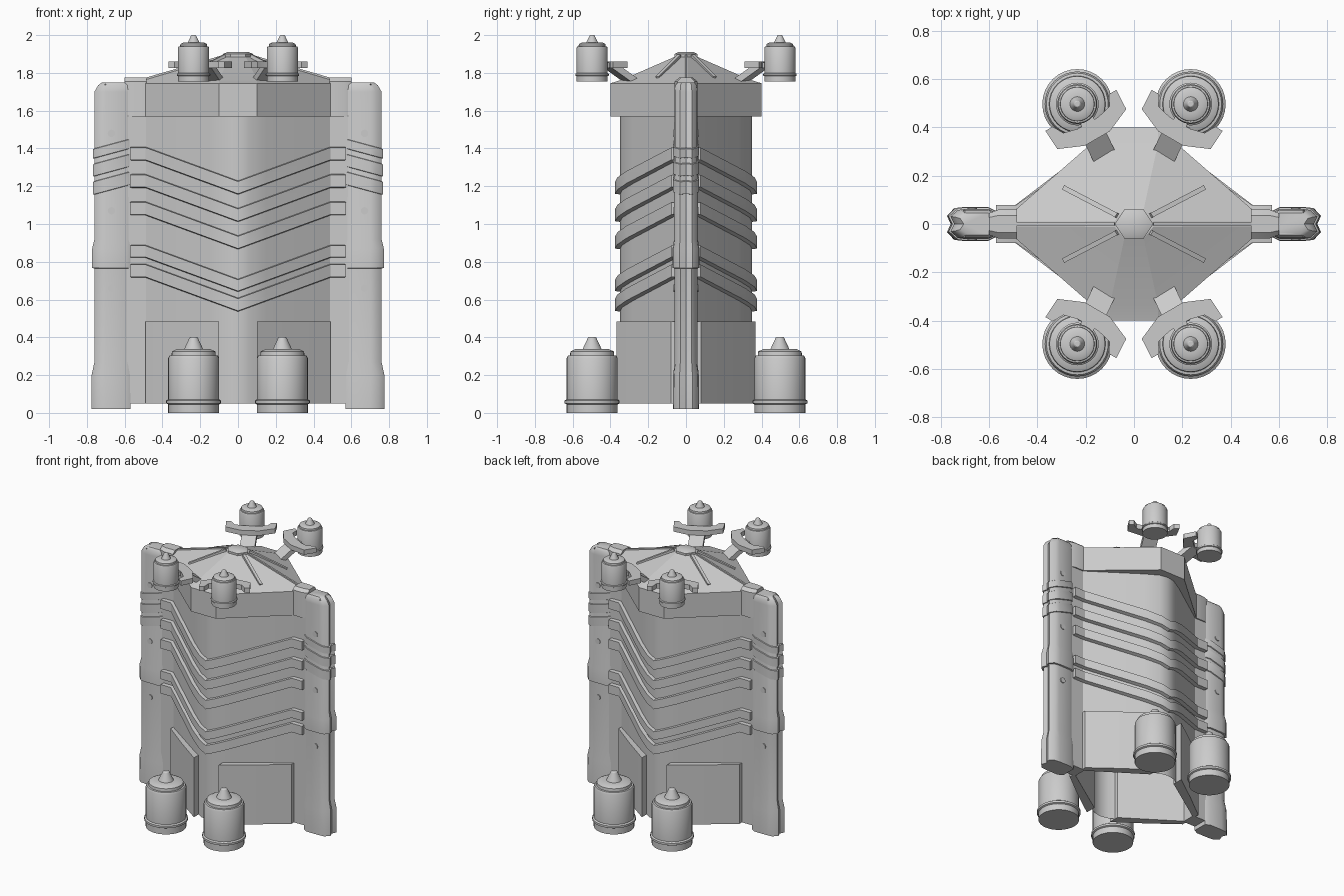
import bpy, bmesh, math
from mathutils import Vector

if "Cube" in bpy.data.objects:
    bpy.data.objects.remove(bpy.data.objects["Cube"])


def finish(name, bm, smooth=30):
    bmesh.ops.recalc_face_normals(bm, faces=bm.faces)
    me = bpy.data.meshes.new(name)
    bm.to_mesh(me)
    bm.free()
    ob = bpy.data.objects.new(name, me)
    bpy.context.collection.objects.link(ob)
    bpy.ops.object.select_all(action='DESELECT')
    ob.select_set(True)
    bpy.context.view_layer.objects.active = ob
    bpy.ops.object.shade_smooth_by_angle(angle=math.radians(smooth))
    return ob


def loft(name, rings, bottom=True, top=True, smooth=30):
    """Skin a list of closed point loops."""
    bm = bmesh.new()
    vs = [[bm.verts.new(p) for p in r] for r in rings]
    n = len(rings[0])
    for a, b in zip(vs, vs[1:]):
        for i in range(n):
            j = (i + 1) % n
            bm.faces.new((a[i], a[j], b[j], b[i]))
    if bottom:
        bm.faces.new(vs[0][::-1])
    if top:
        bm.faces.new(vs[-1])
    return finish(name, bm, smooth)


def prism(name, pts, z0, z1):
    return loft(name, [[(x, y, z) for x, y in pts] for z in (z0, z1)])


def full(q):
    """Mirror a quarter outline (side end to centre) into a whole outline."""
    half = q + [(-x, y) for x, y in reversed(q) if x > 0]
    return half + [(x, -y) for x, y in reversed(half)]


def at(pts, z):
    return [(x, y, z) for x, y in pts]


def lathe(name, profile, loc, s, n=32):
    rings = [[(loc[0] + s * r * math.cos(2 * math.pi * i / n),
               loc[1] + s * r * math.sin(2 * math.pi * i / n),
               loc[2] + s * z) for i in range(n)] for r, z in profile]
    return loft(name, rings)


def bar(name, a, b, w, h):
    """Rectangular bar running from a to b."""
    a, b = Vector(a), Vector(b)
    d = (b - a).normalized()
    side = d.cross(Vector((0, 0, 1))).normalized() * w / 2
    up = side.cross(d).normalized() * h / 2
    return loft(name, [[p + side + up, p - side + up, p - side - up, p + side - up]
                       for p in (a, b)])


# Main body shell, open underneath
body_q = [(.49, .05), (.15, .285), (.06, .338), (0, .35)]
body = full(body_q)
loft("body", [at(body, .05), at(body, 1.58)], bottom=False, top=False, smooth=40)

# Head with overhanging wall and faceted roof
head_rings = [([(.46, .03), (.09, .28)], 1.57), ([(.49, .06), (.1, .4)], 1.57),
              ([(.49, .06), (.1, .4)], 1.745), ([(.485, .01), (.1, .335)], 1.765),
              ([(.08, .012), (.04, .06)], 1.885)]
loft("head", [at(full(q), z) for q, z in head_rings], bottom=False, smooth=15)
hexa = [(.08, 0), (.04, .06), (-.04, .06), (-.08, 0), (-.04, -.06), (.04, -.06)]
loft("roof_cap", [at(hexa, 1.87), at(hexa, 1.9), [(x * .7, y * .7, 1.91) for x, y in hexa]])

# Chevron bands wrapping around the body
inner = full([(.56, .04), (.49, .04), (.15, .275), (.06, .328), (0, .34)])
outer = full([(.572, .078), (.49, .078), (.15, .315), (.06, .363), (0, .375)])


def sloped(pts, z):
    return [(x, y, z + .18 * min(abs(x), .49) / .49) for x, y in pts]


for z0, z1 in [(1.155, 1.23), (1.01, 1.085), (.865, .94), (.64, .71), (.535, .61)]:
    rings = [sloped(inner, z0), sloped(outer, z0 + .005), sloped(outer, z1 - .005),
             sloped(inner, z1)]
    loft("chevron_band", rings, bottom=False, top=False)


def fin_section(xo, t, g=0.0):
    half = [(.57 - g, t * .75), (.605, t + g), (.70, t + g), (xo - .03, t * .93 + g),
            (xo + g, t * .5)]
    return half + [(xo + g - .015, 0)] + [(x, -y) for x, y in reversed(half)]


fin_levels = [(.02, .775, .07), (.2, .775, .068), (.27, .76, .06), (.765, .76, .06),
              (.767, .772, .071), (.87, .772, .071), (.92, .76, .063), (1.70, .76, .062),
              (1.735, .74, .058), (1.75, .72, .045)]
for s in (-1, 1):
    # Side fin
    loft("side_fin", [[(s * x, y, z) for x, y in fin_section(xo, t)]
                      for z, xo, t in fin_levels], smooth=40)
    # Slanted bands around the fin
    for z0, z1 in [(1.345, 1.40), (1.25, 1.32), (1.153, 1.227)]:
        loft("fin_band", [[(s * x, y, z + (.765 - x) * .27)
                           for x, y in fin_section(.76, .061, g)]
                          for z, g in ((z0, -.003), (z0 + .004, .008),
                                       (z1 - .004, .008), (z1, -.003))], smooth=40)
    # Web joining fin and body, with thicker bracket at the top
    web = [(s * .47, .052), (s * .59, .052), (s * .59, -.052), (s * .47, -.052)]
    prism("fin_web", web, .05, 1.58)
    bracket = [(s * .485, .06), (s * .56, .06), (s * .6, .045), (s * .6, -.045),
               (s * .56, -.06), (s * .485, -.06)]
    loft("fin_bracket", [at(bracket, 1.57), at(bracket, 1.755),
                         [(x, y * .6, 1.775) for x, y in bracket]])
    bar("roof_ridge", (s * .49, 0, 1.768), (s * .08, 0, 1.888), .012, .012)
    for sy in (-1, 1):
        # Bolts on both fin faces
        for z in (1.48, 1.07, .66):
            pts = [(s * .67 + .02 * math.cos(a * math.pi / 6),
                    z + .02 * math.sin(a * math.pi / 6)) for a in range(12)]
            loft("fin_bolt", [[(x, sy * y, zz) for x, zz in pts] for y in (.055, .067)])
        # Lower skirt panel
        panel = [(.1, .29), (.1, .368), (.30, .225), (.49, .08), (.49, .03)]
        prism("skirt_panel", [(s * x, sy * y) for x, y in panel], .05, .485)
        # Roof rib
        bar("roof_rib", (s * .29, sy * .15, 1.772), (s * .07, sy * .035, 1.888), .02, .022)

        # Large base canister and small top canister
        profile = [(.135, 0), (.135, .045), (.145, .05), (.145, .065), (.135, .072),
                   (.135, .29), (.128, .303), (.117, .305), (.115, .325), (.09, .337),
                   (.05, .338), (.022, .398), (.016, .402)]
        cx, cy = s * .235, sy * .497
        lathe("base_canister", profile, (cx, cy, 0), 1)
        lathe("top_canister", profile, (cx, cy, 1.755), .61)
        # Crescent clamp hugging the top canister, carried by an arm
        d = Vector((-s * .5, -sy * .866))
        v = Vector((-d.y, d.x))
        half = [(.165, .06), (.12, .165), (.03, .17), (.03, .135), (.075, .11), (.09, .05)]
        outline = half + [(a, -b) for a, b in reversed(half)]
        pts = [Vector((cx, cy)) + d * a + v * b for a, b in outline]
        prism("clamp", [tuple(p) for p in pts], 1.825, 1.86)
        tip = Vector((cx, cy)) + d * .10
        bar("clamp_arm", (s * .125, sy * .285, 1.755), (tip.x, tip.y, 1.845), .10, .035)
        bar("clamp_pin", (tip.x, tip.y, 1.84), (cx, cy, 1.84), .06, .03)
